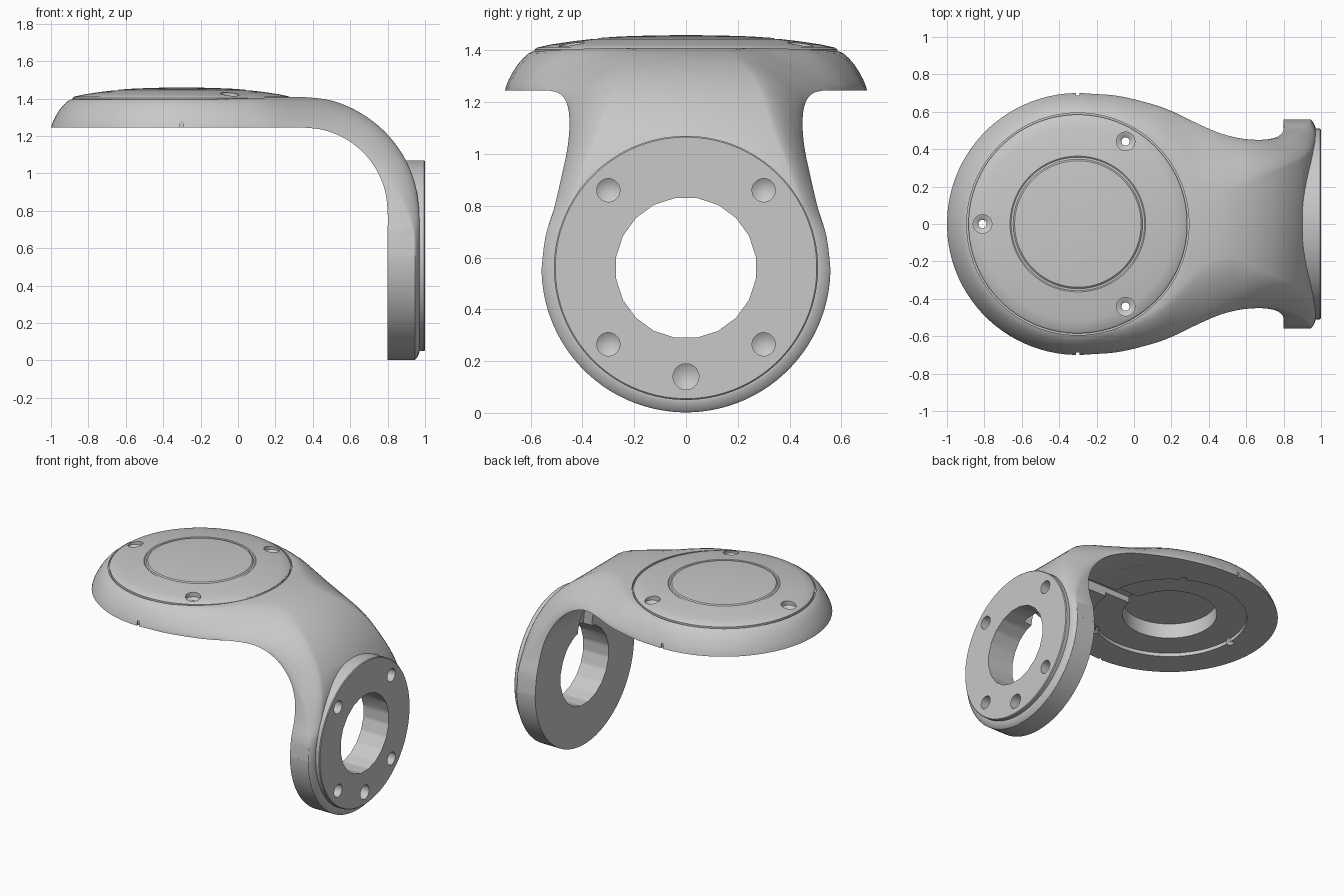
import bpy, bmesh
from math import sin, cos, pi, radians
from mathutils import Vector, Matrix

if "Cube" in bpy.data.objects:
    bpy.data.objects.remove(bpy.data.objects["Cube"])

grey = bpy.data.materials.new("light_grey")
grey.use_nodes = True
grey.diffuse_color = (0.58, 0.58, 0.58, 1)
grey.node_tree.nodes["Principled BSDF"].inputs["Base Color"].default_value = grey.diffuse_color

DISC_X, RING_Z = -0.3, 0.56
# Rounded shoulder: (fraction of inset, fraction of rise)
SHOULDER = [(0, 0), (.05, .13), (.14, .28), (.28, .47), (.45, .66), (.64, .82), (.83, .94), (1, 1)]


def finish(name, bm):
    bmesh.ops.remove_doubles(bm, verts=bm.verts, dist=1e-5)
    bmesh.ops.recalc_face_normals(bm, faces=bm.faces)
    mesh = bpy.data.meshes.new(name)
    bm.to_mesh(mesh)
    bm.free()
    mesh.materials.append(grey)
    obj = bpy.data.objects.new(name, mesh)
    bpy.context.collection.objects.link(obj)
    return obj


def skin(bm, rings, wrap):
    """Join rows of points with quads; the row itself is always a closed loop."""
    rows = [[bm.verts.new(p) for p in ring] for ring in rings]
    n = len(rows[0])
    for i in range(len(rows) if wrap else len(rows) - 1):
        a, b = rows[i], rows[(i + 1) % len(rows)]
        for j in range(n):
            k = (j + 1) % n
            bm.faces.new((a[j], a[k], b[k], b[j]))
    if not wrap:
        bm.faces.new(rows[0])
        bm.faces.new(rows[-1])


def lathe(name, profile, centre, axis="Z", sides=96, lower_half=False, closed=False):
    """Spin a (radius, height) outline about z, or about x."""
    bm = bmesh.new()
    loops = []
    for i in range(sides):
        a = 2 * pi * (i + .5) / sides
        loops.append([(r * cos(a), r * sin(a), h) for r, h in profile])
    if closed:
        skin(bm, loops, True)
    else:
        rows = [[bm.verts.new(p) for p in loop] for loop in loops]
        for i in range(sides):
            a, b = rows[i - 1], rows[i]
            for j in range(len(profile) - 1):
                bm.faces.new((a[j], b[j], b[j + 1], a[j + 1]))
        bmesh.ops.remove_doubles(bm, verts=bm.verts, dist=1e-5)
    if axis == "X":
        bm.transform(Matrix.Rotation(pi / 2, 4, "Y"))
    bm.transform(Matrix.Translation(centre))
    if lower_half:
        bmesh.ops.bisect_plane(bm, geom=bm.verts[:] + bm.edges[:] + bm.faces[:],
                               plane_co=centre, plane_no=(0, 0, 1), clear_outer=True)
        bmesh.ops.holes_fill(bm, edges=[e for e in bm.edges if e.is_boundary])
    return finish(name, bm)


def sweep(name, stations, steps=4):
    """Loft sections (inner x, z, outer x, z, half width, inset, straight share)."""
    s = [Vector(t) for t in stations]
    s = [s[0]] + s + [s[-1]]
    smooth = []
    for i in range(1, len(s) - 2):
        p, q, r, t = s[i - 1:i + 3]
        for k in range(steps):
            u = k / steps
            smooth.append(.5 * (2 * q + (r - p) * u + (2 * p - 5 * q + 4 * r - t) * u * u
                                + (3 * q - p - 3 * r + t) * u ** 3))
    smooth.append(s[-1])
    rings = []
    for xi, zi, xo, zo, w, inset, straight in smooth:
        side = [(w, 0)] + [(w - inset * f, straight + (1 - straight) * h + .001) for f, h in SHOULDER]
        outline = side + [(-y, h) for y, h in reversed(side)]
        rings.append([(xi + (xo - xi) * h, y, zi + (zo - zi) * h) for y, h in outline])
    bm = bmesh.new()
    skin(bm, rings, False)
    return finish(name, bm)


def box(name, centre, size):
    bm = bmesh.new()
    bmesh.ops.create_cube(bm, size=1, matrix=Matrix.Translation(centre) @ Matrix.Diagonal((*size, 1)))
    return finish(name, bm)


def combine(target, others, operation):
    for o in others:
        mod = target.modifiers.new(operation.title(), "BOOLEAN")
        mod.operation, mod.solver, mod.object = operation, "EXACT", o
    activate(target)
    for mod in list(target.modifiers):
        bpy.ops.object.modifier_apply(modifier=mod.name)


def activate(obj):
    bpy.ops.object.select_all(action="DESELECT")
    obj.select_set(True)
    bpy.context.view_layer.objects.active = obj


def elbow(deg, r_in, r_out, *rest):
    """Station on the quarter bend between disc and ring."""
    a = radians(deg)
    return (.35 + r_in * sin(a), .795 + r_in * cos(a), .35 + r_out * sin(a), .795 + r_out * cos(a), *rest)


# Domed disc housing
rim = [(.7 - .11 * f, 1.245 + .152 * h) for f, h in SHOULDER]
body = lathe("arm_body", [(0, 1.245)] + rim + [(0, 1.397)], (DISC_X, 0, 0))

# Curved arm: flat run, quarter bend, then down to the ring centre
flat = [(x, 1.245, x, z, w, e, 0) for x, z, w, e in [
    (-.3, 1.396, .697, .11), (-.1, 1.398, .687, .13), (.1, 1.403, .64, .17), (.22, 1.407, .595, .23)]]
bend = [elbow(d, .45, r, w, e, h) for d, r, w, e, h in [
    (0, .613, .532, .3, 0), (15, .613, .483, .31, 0), (30, .61, .457, .22, 0), (45, .61, .45, .16, .03),
    (60, .612, .457, .125, .1), (75, .615, .478, .09, .3), (90, .619, .508, .06, .6)]]
down = [(.8, z, .97, z, w, .045, h) for z, w, h in [(.68, .543, .82), (.555, .558, .85)]]
arm = sweep("arm", flat + bend + down)

# Lower half of the ring and its raised mounting plate
edge = [(.558 - .045 * f, .945 + .025 * h) for f, h in SHOULDER]
ring = lathe("ring", [(0, .8), (.558, .8)] + edge + [(0, .97)], (0, 0, RING_Z), "X", lower_half=True)
plate = lathe("plate", [(0, .9), (.51, .9), (.51, .995), (.505, 1), (0, 1)], (0, 0, RING_Z), "X")
combine(body, [arm, ring, plate], "UNION")

# Domed cover with a shallow circular groove
cover = lathe("top_cover", [
    (0, 1.385), (.585, 1.385), (.585, 1.403), (.575, 1.411), (.52, 1.423), (.44, 1.435), (.363, 1.444),
    (.357, 1.44), (.346, 1.441), (.338, 1.448), (.25, 1.454), (.12, 1.458), (0, 1.459)], (DISC_X, 0, 0))

# Cutters: bore, underside recesses, cable channel, cover seam
bore = lathe("bore", [(0, .7), (.273, .7), (.273, 1.1), (0, 1.1)], (0, 0, RING_Z), "X", sides=20)
recess = lathe("recess", [(0, 1.2), (.5, 1.2), (.5, 1.27), (.305, 1.27), (.305, 1.375), (0, 1.375)],
               (DISC_X, 0, 0))
seam = lathe("seam", [(.58, 1.385), (.594, 1.385), (.594, 1.5), (.58, 1.5)], (DISC_X, 0, 0), closed=True)
channel = sweep("channel", [(x, 1.2, x, 1.31, .05, .001, .5) for x in (-.1, .1)]
                + [elbow(d, .4, .515, .05 + .03 * d / 90, .001, .5) for d in range(0, 91, 15)]
                + [(.75, .65, .865, .65, .08, .001, .5)])
cutters = [bore, recess, seam, channel]

# Blind conical bolt holes in the plate
for y, z, r in [(-.3, .86, .045), (.3, .86, .045), (-.3, .265, .045), (.3, .265, .045), (0, .14, .05)]:
    cutters.append(lathe("bolt_hole", [(0, .875), (r, .905), (r, 1.05), (0, 1.05)], (0, y, z), "X", sides=24))

# Small rim notches
for side in (-1, 1):
    cutters.append(box("rim_notch", (DISC_X, side * .7, 1.255), (.018, .03, .05)))

# Counterbored screw holes through cover and housing
screws = []
for deg in (60, 180, 300):
    at = (DISC_X + .51 * cos(radians(deg)), .51 * sin(radians(deg)), 0)
    screws.append(lathe("screw_hole", [(0, 1.1), (.022, 1.1), (.022, 1.385), (.035, 1.395), (.05, 1.4),
                                       (.05, 1.6), (0, 1.6)], at, sides=24))

combine(body, cutters + screws, "DIFFERENCE")
combine(cover, screws, "DIFFERENCE")
for helper in [arm, ring, plate] + cutters + screws:
    bpy.data.objects.remove(helper)
for part in (body, cover):
    activate(part)
    bpy.ops.object.shade_smooth_by_angle(angle=radians(30))
